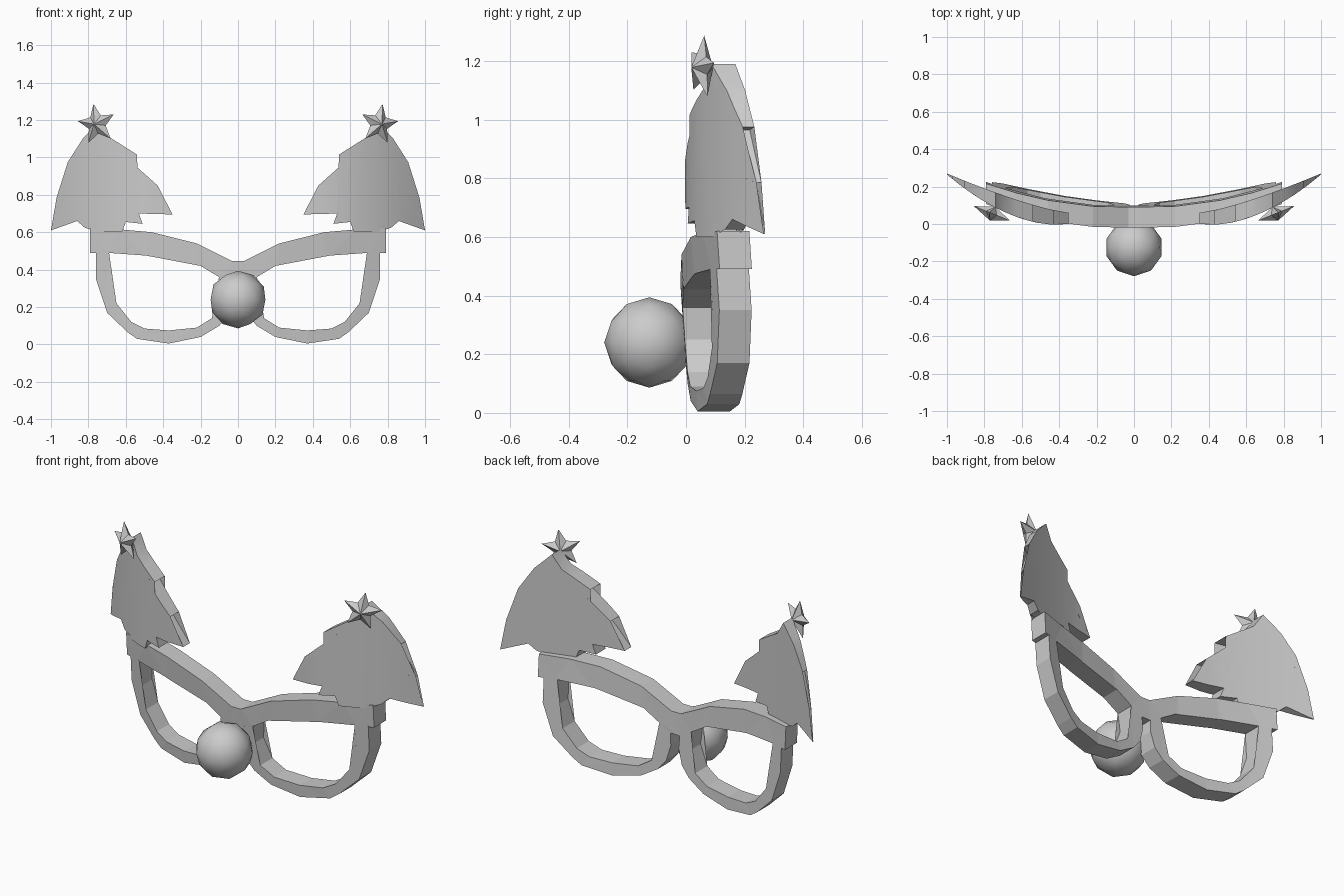
import bpy, bmesh, math
from mathutils import Matrix, Vector

if "Cube" in bpy.data.objects:
    bpy.data.objects.remove(bpy.data.objects["Cube"])

grey = bpy.data.materials.new("plain_grey")
grey.use_nodes = True
grey.diffuse_color = (0.6, 0.6, 0.6, 1)
grey.node_tree.nodes["Principled BSDF"].inputs["Base Color"].default_value = (0.6, 0.6, 0.6, 1)


def finish(bm, name, smooth=None, mirror=False):
    """Turn a bmesh into a named object, with shading and optional mirror."""
    bmesh.ops.recalc_face_normals(bm, faces=bm.faces)
    mesh = bpy.data.meshes.new(name)
    bm.to_mesh(mesh)
    bm.free()
    obj = bpy.data.objects.new(name, mesh)
    bpy.context.collection.objects.link(obj)
    mesh.materials.append(grey)
    if smooth:
        bpy.ops.object.select_all(action='DESELECT')
        obj.select_set(True)
        bpy.context.view_layer.objects.active = obj
        bpy.ops.object.shade_smooth_by_angle(angle=math.radians(smooth))
    if mirror:
        obj.modifiers.new("Mirror", 'MIRROR').use_mirror_merge = False
    return obj


def curved_plate(name, outline, front, back, cuts, **kw):
    """Front outline (x, z), sliced at the cuts, bent between two depth curves."""
    bm = bmesh.new()
    bm.faces.new([bm.verts.new((x, 0, z)) for x, z in outline])
    bmesh.ops.triangulate(bm, faces=bm.faces[:])
    for c in cuts:
        bmesh.ops.bisect_plane(bm, geom=bm.verts[:] + bm.edges[:] + bm.faces[:],
                               dist=1e-5, plane_co=(c, 0, 0), plane_no=(1, 0, 0))
    front_verts = bm.verts[:]
    ext = bmesh.ops.extrude_face_region(bm, geom=bm.faces[:], use_keep_orig=True)
    back_verts = [g for g in ext["geom"] if isinstance(g, bmesh.types.BMVert)]
    for v in front_verts:
        v.co.y = front(v.co.x, v.co.z)
    for v in back_verts:
        v.co.y = back(v.co.x, v.co.z)
    return finish(bm, name, **kw)


# Depth of the spectacle frame, wrapping back at the sides
def frame_front(x, z):
    return -0.03 + 0.22 * x * x + 0.04 * (1 - z / 0.6)


def frame_back(x, z):
    return frame_front(x, z) + 0.11


# Brow bar with the bridge
top = [(0.03, 0.445), (0.22, 0.54), (0.46, 0.6), (0.63, 0.615), (0.79, 0.62)]
bottom = [(0.79, 0.49), (0.7, 0.49), (0.49, 0.475), (0.2, 0.42), (0.1, 0.36), (0.03, 0.32)]
half = top + bottom
curved_plate("brow_bar", half + [(-x, z) for x, z in reversed(half)],
             frame_front, frame_back, [-0.46, -0.22, 0.22, 0.46])

# Lens rims
outer = [(0.76, 0.495), (0.76, 0.35), (0.7, 0.17), (0.59, 0.065), (0.54, 0.03),
         (0.37, 0.005), (0.2, 0.04), (0.1, 0.1), (0.05, 0.16), (0.025, 0.25), (0.03, 0.34)]
inner = [(0.1, 0.37), (0.09, 0.25), (0.14, 0.14), (0.22, 0.09), (0.37, 0.075),
         (0.5, 0.085), (0.57, 0.12), (0.65, 0.22), (0.69, 0.34), (0.69, 0.495)]
curved_plate("lens_rim", outer + inner, frame_front, frame_back, [], mirror=True)


# Trees, nearly flat behind and bulging in front
def tree_back(x, z):
    return 0.06 + 0.21 * max(0, (x - 0.35) / 0.65) ** 1.3


def tree_front(x, z):
    u = (x - 0.35) / 0.65
    return tree_back(x, z) - (0.06 + 0.17 * u - 0.225 * u * u)


outer_side = [(0.74, 1.19), (0.83, 1.1), (0.91, 0.975), (0.87, 0.965), (0.97, 0.785),
              (0.92, 0.8), (1.0, 0.61), (0.86, 0.66), (0.82, 0.625), (0.75, 0.655), (0.75, 0.6)]
inner_side = [(0.62, 0.6), (0.6, 0.655), (0.51, 0.645), (0.53, 0.7), (0.35, 0.695),
              (0.51, 0.855), (0.43, 0.85), (0.61, 1.01), (0.54, 1.015), (0.69, 1.11)]
curved_plate("tree", outer_side + inner_side, tree_front, tree_back,
             [0.45 + 0.06 * i for i in range(9)], smooth=35, mirror=True)

# Faceted stars on the tree tops
bm = bmesh.new()
ring = []
for i in range(10):
    r = 0.052 if i % 2 else 0.11
    a = i * math.pi / 5
    ring.append(bm.verts.new((r * math.sin(a), 0, r * math.cos(a))))
for y in (-0.04, 0.04):
    tip = bm.verts.new((0, y, 0))
    for i in range(10):
        bm.faces.new((ring[i], ring[(i + 1) % 10], tip))
turn = Matrix.Rotation(math.radians(22), 4, 'Z') @ Matrix.Rotation(math.radians(10), 4, 'Y')
bm.transform(Matrix.Translation(Vector((0.755, 0.055, 1.178))) @ turn)
finish(bm, "star", mirror=True)

# Round nose
bm = bmesh.new()
bmesh.ops.create_icosphere(bm, subdivisions=2, radius=0.154,
                           matrix=Matrix.Translation((0, -0.125, 0.24)))
finish(bm, "nose", smooth=40)
